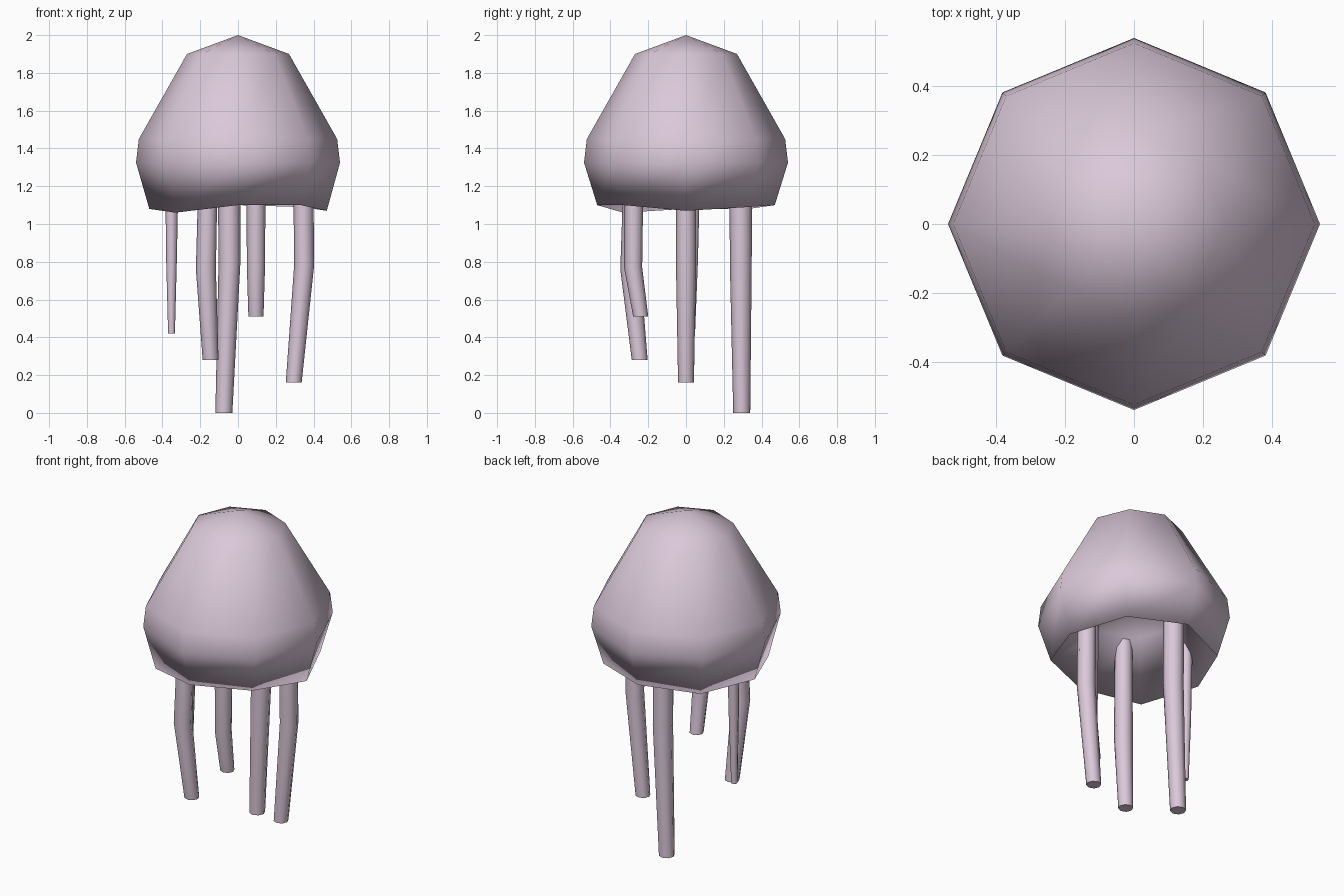
import bpy
import bmesh
import math
from mathutils import Vector

cube = bpy.data.objects.get("Cube")
if cube:
    bpy.data.objects.remove(cube)

SIDES = 8

# Single pale skin colour
pink = bpy.data.materials.new("pale_pink")
pink.use_nodes = True
colour = (0.71, 0.585, 0.70, 1)
pink.diffuse_color = colour
pink.node_tree.nodes["Principled BSDF"].inputs["Base Color"].default_value = colour


def ring(centre, radius, lift=None):
    """Octagon of points, optionally raised point by point."""
    points = []
    for i in range(SIDES):
        a = math.tau * i / SIDES
        dz = lift[i] if lift else 0
        points.append(Vector(centre) + Vector((radius * math.cos(a), radius * math.sin(a), dz)))
    return points


def loft(name, rings, start_tip=None, end_tip=None, sharp=60):
    """Skin a stack of rings; ends close on a tip point or a flat cap."""
    bm = bmesh.new()
    loops = [[bm.verts.new(p) for p in r] for r in rings]
    for low, high in zip(loops, loops[1:]):
        for i in range(SIDES):
            j = (i + 1) % SIDES
            bm.faces.new((low[i], low[j], high[j], high[i]))
    for loop, tip in ((loops[0], start_tip), (loops[-1], end_tip)):
        if tip is None:
            bm.faces.new(loop)
        else:
            v = bm.verts.new(tip)
            for i in range(SIDES):
                bm.faces.new((loop[i], loop[(i + 1) % SIDES], v))
    bmesh.ops.recalc_face_normals(bm, faces=bm.faces)
    limit = math.radians(sharp)
    for f in bm.faces:
        f.smooth = True
    for e in bm.edges:
        e.smooth = e.calc_face_angle(0) < limit
    mesh = bpy.data.meshes.new(name)
    bm.to_mesh(mesh)
    bm.free()
    mesh.materials.append(pink)
    obj = bpy.data.objects.new(name, mesh)
    bpy.context.collection.objects.link(obj)
    return obj


# Bell: hollow underside, wavy rim and outer dome as one smooth skin
rim_wave = [-0.01, 0.01, 0.02, 0, 0, -0.02, 0.02, 0.02]
bell_rings = [
    ring((0, 0, 1.385), 0.28),
    ring((0, 0, 1.08), 0.47, rim_wave),
    ring((0, 0, 1.325), 0.54),
    ring((0, 0, 1.45), 0.525),
    ring((0, 0, 1.90), 0.27),
]
loft("bell", bell_rings, (0, 0, 1.5), (0, 0, 2.0), sharp=180)

# Tentacles: (x, y, z, radius) from the root inside the bell to the tip
tentacles = {
    "right_tentacle": [(-0.35, 0.04, 1.36, 0.037), (-0.352, 0.035, 0.8, 0.028),
                       (-0.352, 0.03, 0.42, 0.018)],
    "front_right_tentacle": [(-0.155, -0.275, 1.42, 0.05), (-0.17, -0.295, 0.76, 0.053),
                             (-0.145, -0.245, 0.28, 0.042)],
    "back_tentacle": [(-0.048, 0.29, 1.42, 0.06), (-0.045, 0.29, 0.8, 0.058),
                      (-0.075, 0.295, 0, 0.045)],
    "front_left_tentacle": [(0.095, -0.275, 1.42, 0.052), (0.095, -0.28, 0.77, 0.048),
                            (0.095, -0.24, 0.51, 0.04)],
    "left_tentacle": [(0.345, 0, 1.36, 0.053), (0.35, 0, 0.78, 0.053),
                      (0.295, 0, 0.16, 0.042)],
}
for name, path in tentacles.items():
    loft(name, [ring((x, y, z), r) for x, y, z, r in path])
